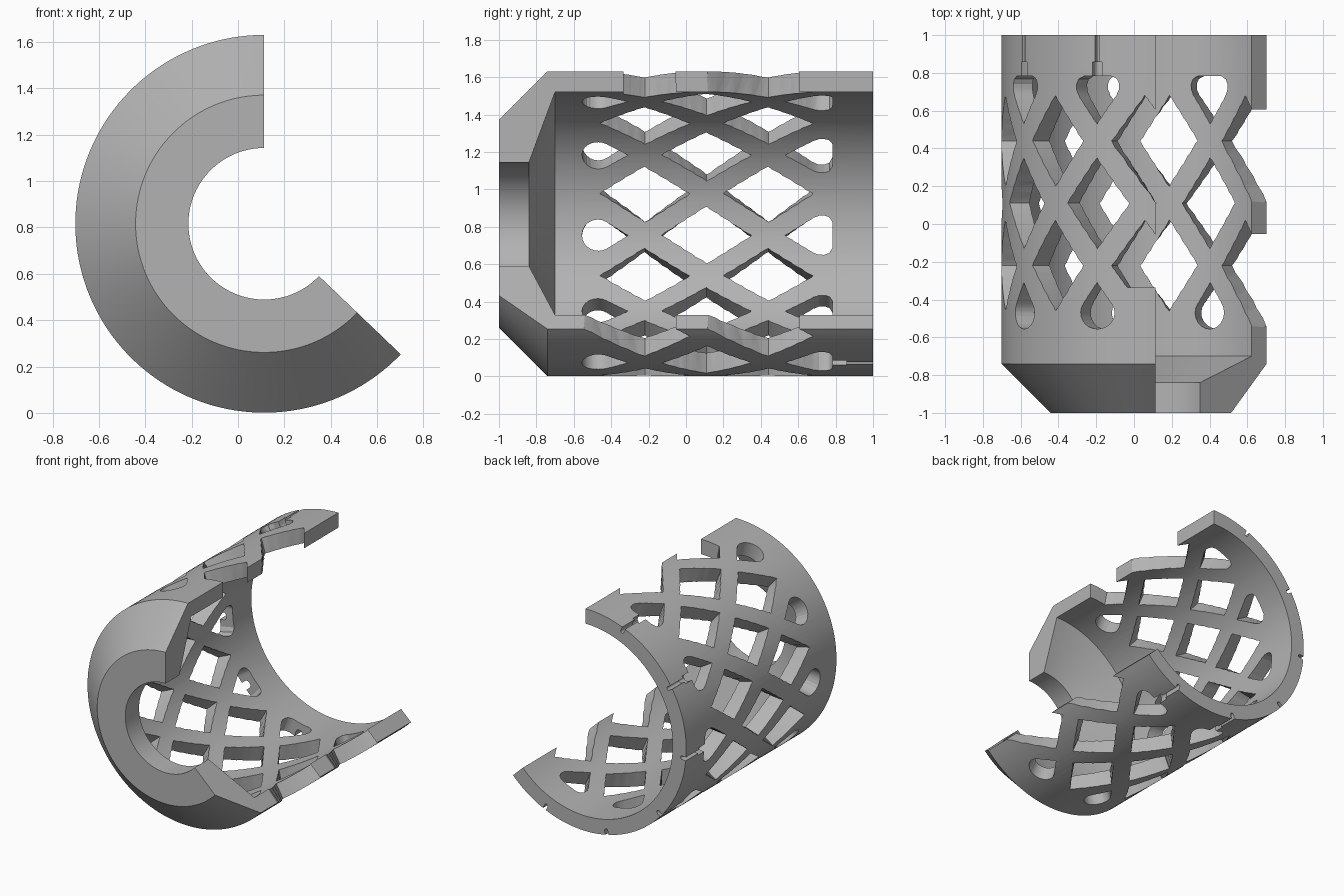
import bpy, bmesh, math
from mathutils import Vector, Matrix

old = bpy.data.objects.get("Cube")
if old:
    bpy.data.objects.remove(old, do_unlink=True)

CX, CZ, R_OUT, R_IN = 0.113, 0.816, 0.815, 0.705
START, END = 90.0, 316.3          # open shell, swept around the y axis
FIRST, STEP = 94.0, 36.4          # lattice columns, in degrees
HALF_A, HALF_Y = 12.5, 0.24       # half size of a diamond opening
ROWS = (-0.22, 0.44)


def polar(r, deg, y):
    a = math.radians(deg)
    return Vector((CX + r * math.cos(a), y, CZ + r * math.sin(a)))


def make_object(name, bm):
    bmesh.ops.recalc_face_normals(bm, faces=bm.faces[:])
    me = bpy.data.meshes.new(name)
    bm.to_mesh(me)
    bm.free()
    ob = bpy.data.objects.new(name, me)
    bpy.context.scene.collection.objects.link(ob)
    return ob


def add_opening(bm, outline):
    """Radial cutter whose outline is given as (degrees, y) points."""
    pts = []
    for i, (a, y) in enumerate(outline):
        b, v = outline[(i + 1) % len(outline)]
        n = 4 if abs(b - a) + 30 * abs(v - y) > 6 else 1
        pts += [(a + (b - a) * k / n, y + (v - y) * k / n) for k in range(n)]
    ca = sum(p[0] for p in pts) / len(pts)
    cy = sum(p[1] for p in pts) / len(pts)
    low = [bm.verts.new(polar(0.6, *p)) for p in pts]
    high = [bm.verts.new(polar(0.95, *p)) for p in pts]
    mid_low, mid_high = (bm.verts.new(polar(r, ca, cy)) for r in (0.6, 0.95))
    for i in range(len(pts)):
        j = (i + 1) % len(pts)
        bm.faces.new((low[i], low[j], high[j]))
        bm.faces.new((low[i], high[j], high[i]))
        bm.faces.new((low[j], low[i], mid_low))
        bm.faces.new((high[i], high[j], mid_high))


def add_channel(bm, deg, width, y0, y1):
    """Round-bottomed groove running along y, open to the outside."""
    r = width / 2
    shape = [(r, 0.08), (-r, 0.08)]
    shape += [(r * math.cos(t), r * math.sin(t))
              for t in (math.pi + math.pi * k / 8 for k in range(9))]
    out = polar(1, deg, 0) - polar(0, deg, 0)
    side = Vector((-out.z, 0, out.x))
    rings = []
    for y in (y0, y1):
        base = polar(0.785, deg, y)
        rings.append([bm.verts.new(base + side * s + out * h) for s, h in shape])
    n = len(shape)
    for i in range(n):
        j = (i + 1) % n
        bm.faces.new((rings[0][i], rings[0][j], rings[1][j], rings[1][i]))
    bm.faces.new(rings[0])
    bm.faces.new(rings[1])


def cut(ob, cutter):
    mod = ob.modifiers.new("cut", 'BOOLEAN')
    mod.operation, mod.solver, mod.object = 'DIFFERENCE', 'EXACT', cutter
    bpy.context.view_layer.objects.active = ob
    bpy.ops.object.modifier_apply(modifier=mod.name)
    bpy.data.objects.remove(cutter, do_unlink=True)


# Shell: tapered nose with a round mouth, open at the back
profile = [(0.327, -1), (0.555, -1), (R_OUT, -0.74), (R_OUT, 1),
           (R_IN, 1), (R_IN, -0.70), (0.327, -0.84)]
bm = bmesh.new()
SEG = 90
rings = [[bm.verts.new(polar(r, START + (END - START) * k / SEG, y)) for r, y in profile]
         for k in range(SEG + 1)]
for a, b in zip(rings, rings[1:]):
    for i in range(len(profile)):
        j = (i + 1) % len(profile)
        bm.faces.new((a[i], a[j], b[j], b[i]))
bm.faces.new(rings[0])
bm.faces.new(rings[-1])
shell = make_object("lattice_shell", bm)

# Lattice openings
bm = bmesh.new()
diamond = [(-HALF_A, 0), (0, HALF_Y), (HALF_A, 0), (0, -HALF_Y)]
for k in range(1, 6):
    for y0 in ROWS:
        add_opening(bm, [(FIRST + k * STEP + a, y0 + y) for a, y in diamond])

# Openings that run out through the two lengthwise edges
reach = 7
slope = HALF_Y / HALF_A
run_out = [(-HALF_A, 0), (0, HALF_Y), (reach, HALF_Y - slope * reach),
           (reach, -HALF_Y - slope * reach)]
stepped = run_out[:3] + [(reach, -0.115), (-6.5, -0.115)]
for y0 in ROWS:
    add_opening(bm, [(FIRST + 6 * STEP + a, y0 + y) for a, y in run_out])
    top = stepped if y0 < 0 else run_out
    add_opening(bm, [(FIRST - a, y0 + y) for a, y in top])

# Middle diamonds, front teardrops and rounded triangles at the back
DEG = math.degrees(1 / 0.72)
tear = [(0, -0.31)]
for k in range(17):
    t = math.radians(57 + 246 * k / 16)
    tear.append((0.086 * math.sin(t) * DEG, -0.47 + 0.086 * math.cos(t)))
half = [(0.095, 0.68), (0.107, 0.71), (0.108, 0.74), (0.098, 0.767), (0.07, 0.783)]
triangle = [(0, 0.53)] + [(s * DEG, y) for s, y in half]
triangle += [(-s * DEG, y) for s, y in reversed(half)]
columns = [FIRST + (k + 0.5) * STEP for k in range(6)]
for c in columns:
    add_opening(bm, [(c + a, 0.11 + y) for a, y in diamond])
    add_opening(bm, [(c + a, y) for a, y in tear])
    add_opening(bm, [(c + a, y) for a, y in triangle])
cut(shell, make_object("opening_cutter", bm))

# Cord channels from each rear opening to the back rim
for width, y0, y1 in ((0.056, 0.74, 0.857), (0.026, 0.75, 1.05)):
    bm = bmesh.new()
    for c in columns:
        add_channel(bm, c, width, y0, y1)
    cut(shell, make_object("channel_cutter", bm))

# Colour and shading
mat = bpy.data.materials.new("plain grey")
mat.use_nodes = True
grey = (0.45, 0.45, 0.45, 1)
mat.diffuse_color = grey
mat.node_tree.nodes["Principled BSDF"].inputs["Base Color"].default_value = grey
shell.data.materials.clear()
shell.data.materials.append(mat)
bpy.ops.object.select_all(action='DESELECT')
shell.select_set(True)
bpy.context.view_layer.objects.active = shell
bpy.ops.object.shade_smooth_by_angle(angle=math.radians(25))
